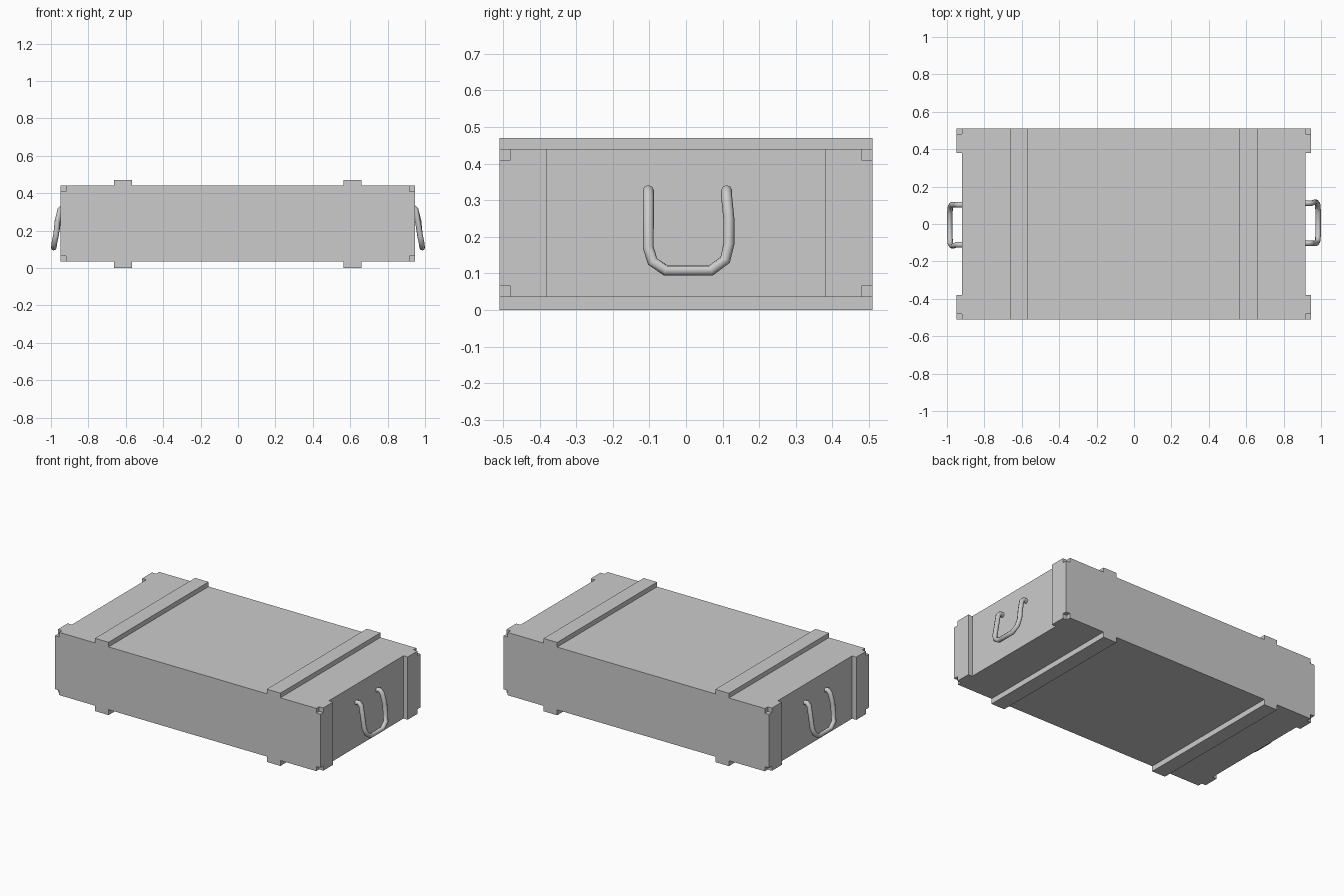
import bpy, math
from mathutils import Vector

cube = bpy.data.objects.get("Cube")
if cube:
    bpy.data.objects.remove(cube, do_unlink=True)

mat = bpy.data.materials.new("plain grey")
mat.use_nodes = True
grey = (0.6, 0.6, 0.6, 1)
mat.diffuse_color = grey
mat.node_tree.nodes["Principled BSDF"].inputs["Base Color"].default_value = grey

SHIFT = -0.002                    # boards sit slightly off the handles' centre
LID_X, END_X = 0.918, 0.948       # half lengths of covers and of side boards
SIDE_Y, INNER_Y, CLEAT_Y = 0.51, 0.48, 0.38
Z = (0.0, 0.035, 0.065, 0.41, 0.44, 0.47)   # board layers from the floor up


def board(name, x, y, z):
    """Box spanning the given (low, high) ranges."""
    lo, hi = Vector((x[0], y[0], z[0])), Vector((x[1], y[1], z[1]))
    bpy.ops.mesh.primitive_cube_add(size=1)
    ob = bpy.context.object
    ob.name = name
    for v in ob.data.vertices:
        v.co = Vector([c * s for c, s in zip(v.co, hi - lo)]) + (lo + hi) / 2
        v.co.x += SHIFT
    ob.data.materials.append(mat)
    return ob


def span(sign, a, b):
    return tuple(sorted((sign * a, sign * b)))


# Lid and bottom with their cross battens
for name, low, high, b_low, b_high in (("lid", Z[3], Z[4], Z[4], Z[5]),
                                       ("bottom", Z[1], Z[2], Z[0], Z[1])):
    board(name, (-LID_X, LID_X), (-SIDE_Y, SIDE_Y), (low, high))
    for s, side in ((1, "left"), (-1, "right")):
        board(f"{name}_batten_{side}", span(s, 0.565, 0.662),
              (-SIDE_Y, SIDE_Y), (b_low, b_high))

# Long side boards
for s, side in ((-1, "front"), (1, "back")):
    board(f"{side}_board", (-END_X, END_X), span(s, INNER_Y, SIDE_Y), (Z[2], Z[3]))

# End panels and corner cleats
for s, side in ((1, "left"), (-1, "right")):
    board(f"{side}_end_panel", span(s, LID_X - 0.03, LID_X),
          (-INNER_Y, INNER_Y), (Z[2], Z[3]))
    for t, depth in ((-1, "front"), (1, "back")):
        board(f"{side}_{depth}_cleat", span(s, LID_X, END_X),
              span(t, CLEAT_Y, INNER_Y), (Z[1], Z[4]))

# Bent rod handles, the second turned half way round
path = [(0.905, -0.103, 0.322), (0.935, -0.103, 0.327), (0.951, -0.103, 0.31),
        (0.974, -0.103, 0.17), (0.982, -0.091, 0.132), (0.985, -0.055, 0.108),
        (0.985, 0.068, 0.108), (0.981, 0.107, 0.137), (0.972, 0.117, 0.18),
        (0.965, 0.117, 0.25), (0.951, 0.111, 0.31), (0.935, 0.111, 0.327),
        (0.905, 0.111, 0.322)]
for side, turn in (("left", 0), ("right", math.pi)):
    curve = bpy.data.curves.new(f"{side}_handle", "CURVE")
    curve.dimensions = "3D"
    curve.bevel_depth = 0.015
    curve.bevel_resolution = 2
    curve.use_fill_caps = True
    spline = curve.splines.new("POLY")
    spline.points.add(len(path) - 1)
    for p, co in zip(spline.points, path):
        p.co = (*co, 1)
    ob = bpy.data.objects.new(f"{side}_handle", curve)
    bpy.context.collection.objects.link(ob)
    ob.rotation_euler.z = turn
    curve.materials.append(mat)
    bpy.ops.object.select_all(action="DESELECT")
    ob.select_set(True)
    bpy.context.view_layer.objects.active = ob
    bpy.ops.object.convert(target="MESH")
    bpy.ops.object.shade_smooth_by_angle(angle=math.radians(50))
